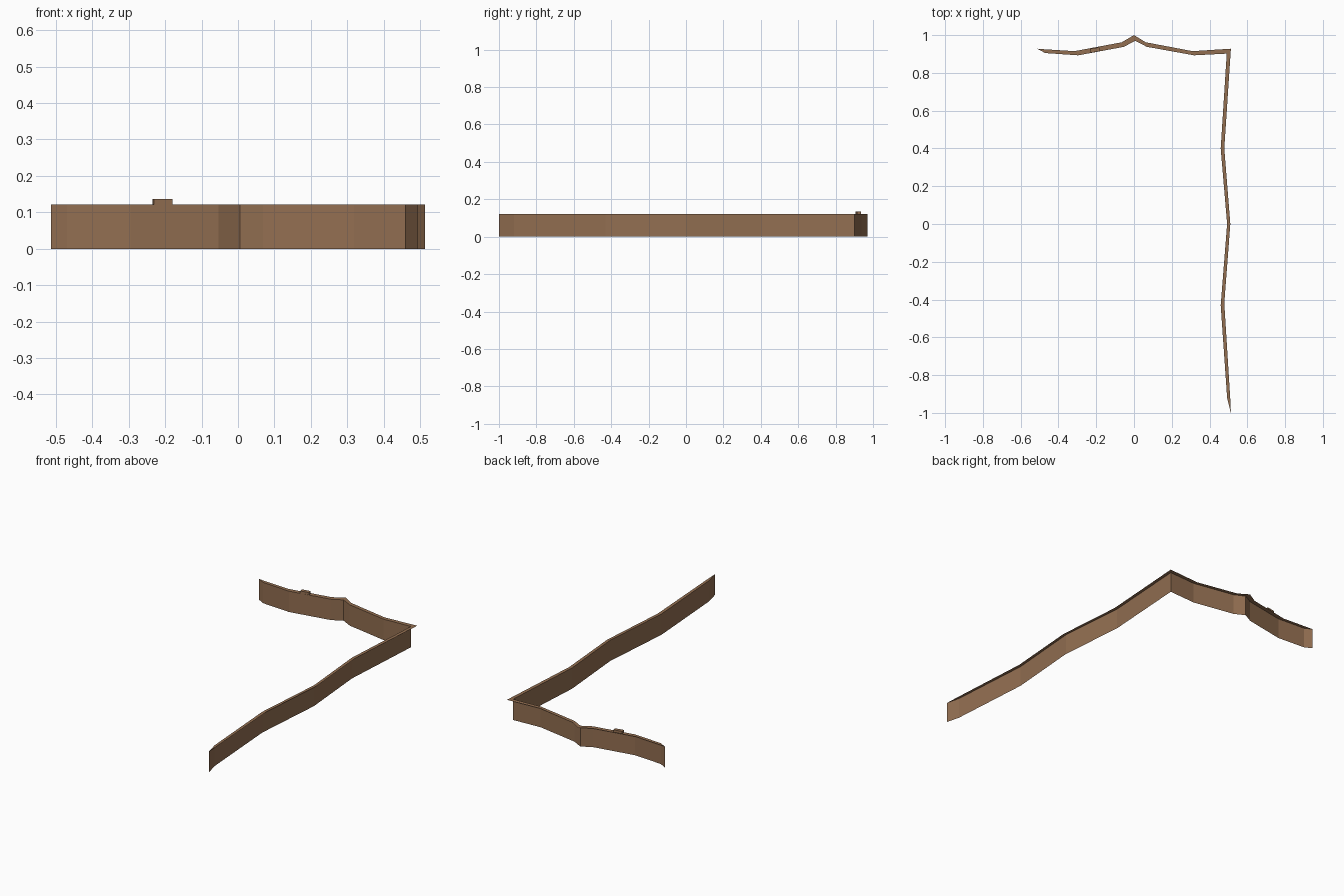
import bpy, bmesh, math
from mathutils import Matrix

if "Cube" in bpy.data.objects:
    bpy.data.objects.remove(bpy.data.objects["Cube"])

H = 0.122  # wall height

brown = bpy.data.materials.new("earth_brown")
brown.diffuse_color = (0.29, 0.158, 0.083, 1)
brown.use_nodes = True
brown.node_tree.nodes["Principled BSDF"].inputs["Base Color"].default_value = brown.diffuse_color


def make_object(name, bm):
    me = bpy.data.meshes.new(name)
    bm.to_mesh(me)
    bm.free()
    me.materials.append(brown)
    ob = bpy.data.objects.new(name, me)
    bpy.context.scene.collection.objects.link(ob)
    return ob


def open_wall(name, inner, outer):
    """Vertical sheet under the inner path, flat cap from inner to outer path."""
    bm = bmesh.new()
    low = [bm.verts.new((x, y, 0)) for x, y in inner]
    top = [bm.verts.new((x, y, H)) for x, y in inner]
    rim = [bm.verts.new((x, y, H)) for x, y in outer]
    for i in range(len(inner) - 1):
        bm.faces.new((low[i], low[i + 1], top[i + 1], top[i]))
        bm.faces.new((top[i], top[i + 1], rim[i + 1], rim[i]))
    bmesh.ops.remove_doubles(bm, verts=bm.verts, dist=1e-5)
    return make_object(name, bm)


# back wall with a pointed middle; its left end tapers to a tip
open_wall("back_wall",
          [(-0.513, 0.928), (-0.47, 0.905), (-0.295, 0.893), (-0.053, 0.938),
           (0.006, 0.97), (0.068, 0.938), (0.318, 0.893), (0.491, 0.902)],
          [(-0.513, 0.928), (-0.49, 0.926), (-0.315, 0.915), (-0.065, 0.962),
           (0.0, 1.0), (0.062, 0.962), (0.31, 0.915), (0.513, 0.928)])

# right wall, gently zigzagging, front end tapers to a tip
open_wall("right_wall",
          [(0.491, 0.902), (0.459, 0.4), (0.493, 0.0), (0.459, -0.43),
           (0.493, -0.92), (0.513, -1.0)],
          [(0.513, 0.928), (0.478, 0.4), (0.51, 0.0), (0.478, -0.42),
           (0.51, -0.93), (0.513, -1.0)])

# small block on the back wall
bm = bmesh.new()
bmesh.ops.create_cube(bm, size=1, matrix=Matrix.Translation((-0.207, 0.921, 0.129))
                      @ Matrix.Rotation(math.radians(10), 4, 'Z')
                      @ Matrix.Diagonal((0.052, 0.021, 0.014, 1)))
make_object("small_block", bm)
